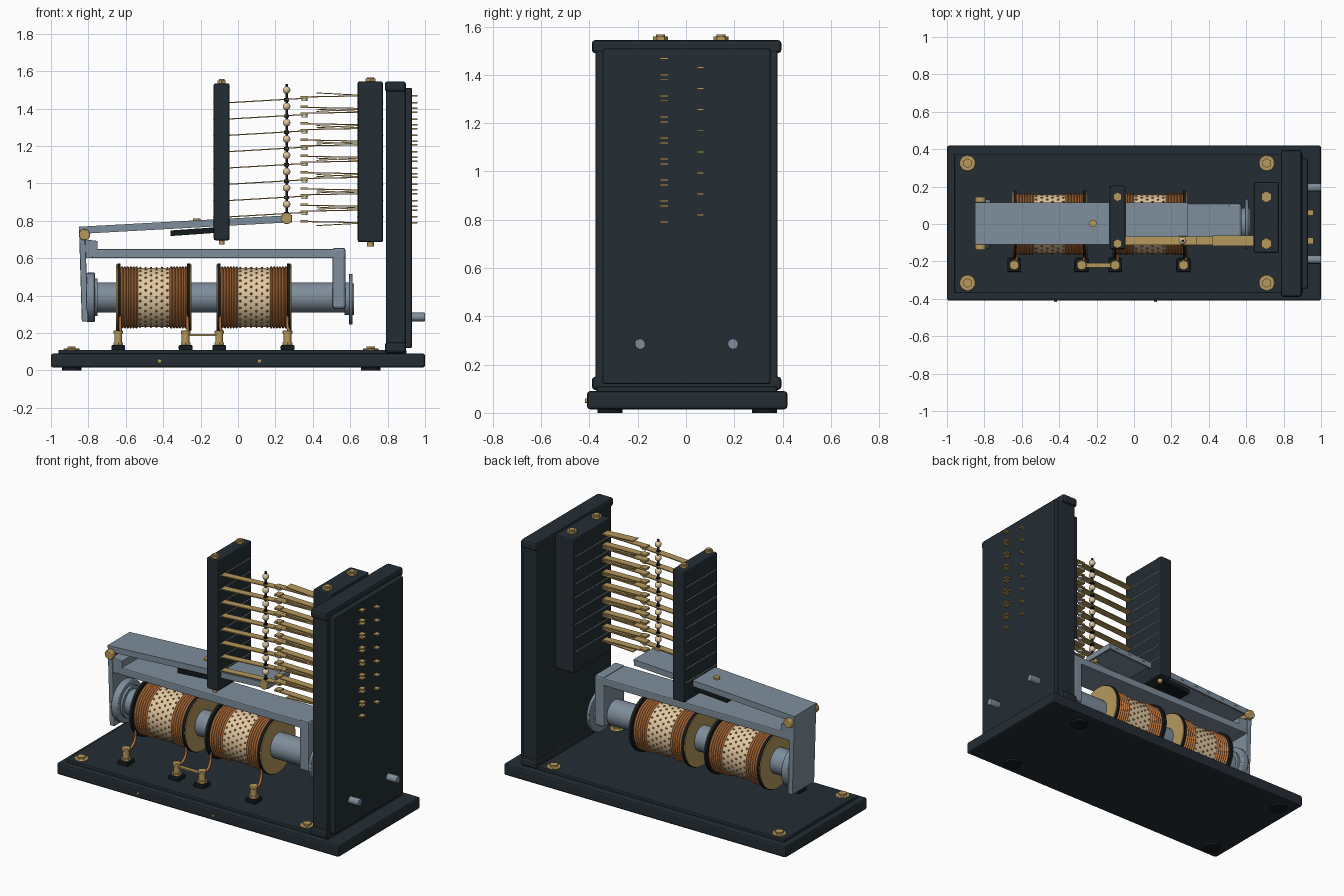
import bpy, bmesh, math
from mathutils import Vector, Matrix

cube = bpy.data.objects.get("Cube")
if cube:
    bpy.data.objects.remove(cube, do_unlink=True)


def material(name, *rgb):
    m = bpy.data.materials.new(name)
    m.use_nodes = True
    m.diffuse_color = (*rgb, 1)
    m.node_tree.nodes["Principled BSDF"].inputs["Base Color"].default_value = (*rgb, 1)
    return m


SLATE = material("dark_slate", .017, .026, .034)
BLACK = material("black_rubber", .007, .010, .012)
BRASS = material("brass", .47, .32, .11)
STEEL = material("blue_grey_steel", .21, .27, .33)
COPPER = material("copper_wire", .48, .17, .045)
CREAM = material("cream_insulation", .74, .58, .36)
SILVER = material("silver", .62, .62, .58)


def finish(name, bm, mat, bevel=0, smooth=False):
    bmesh.ops.recalc_face_normals(bm, faces=bm.faces)
    me = bpy.data.meshes.new(name)
    bm.to_mesh(me)
    bm.free()
    me.materials.append(mat)
    ob = bpy.data.objects.new(name, me)
    bpy.context.collection.objects.link(ob)
    if bevel:
        mod = ob.modifiers.new("Bevel", "BEVEL")
        mod.width = bevel
        mod.segments = 2
    if smooth:
        bpy.ops.object.select_all(action="DESELECT")
        ob.select_set(True)
        bpy.context.view_layer.objects.active = ob
        bpy.ops.object.shade_smooth_by_angle(angle=math.radians(40))
    return ob


def box(name, x, y, z, mat, bevel=0):
    bm = bmesh.new()
    centre = Vector(((a + b) / 2 for a, b in (x, y, z)))
    size = Matrix.Diagonal((x[1] - x[0], y[1] - y[0], z[1] - z[0], 1))
    bmesh.ops.create_cube(bm, size=1, matrix=Matrix.Translation(centre) @ size)
    return finish(name, bm, mat, bevel)


def cyl(name, a, b, r, mat, seg=24, bevel=0):
    a, b = Vector(a), Vector(b)
    bm = bmesh.new()
    turn = (b - a).to_track_quat("Z", "Y").to_matrix().to_4x4()
    bmesh.ops.create_cone(bm, cap_ends=True, segments=seg, radius1=r, radius2=r,
                          depth=(b - a).length, matrix=Matrix.Translation((a + b) / 2) @ turn)
    return finish(name, bm, mat, bevel, seg > 8)


def prism(name, pts, y, mat, bevel=0):
    # Side profile in x, z extruded along y
    bm = bmesh.new()
    face = bm.faces.new([bm.verts.new((px, y[0], pz)) for px, pz in pts])
    new = bmesh.ops.extrude_face_region(bm, geom=[face])["geom"]
    bmesh.ops.translate(bm, vec=(0, y[1] - y[0], 0),
                        verts=[v for v in new if isinstance(v, bmesh.types.BMVert)])
    return finish(name, bm, mat, bevel)


def strip(name, a, b, y, width, thick, mat=BRASS):
    t = thick / 2
    pts = [(a[0], a[1] - t), (b[0], b[1] - t), (b[0], b[1] + t), (a[0], a[1] + t)]
    return prism(name, pts, (y - width / 2, y + width / 2), mat)


def lathe_x(name, profile, z, mat, seg=48):
    # Spin an (x, radius) profile round the magnet axis
    bm = bmesh.new()
    vs = [bm.verts.new((px, 0, z + r)) for px, r in profile]
    es = [bm.edges.new(p) for p in zip(vs, vs[1:])]
    bmesh.ops.spin(bm, geom=vs + es, cent=(0, 0, z), axis=(1, 0, 0),
                   angle=math.tau, steps=seg, use_merge=True)
    bmesh.ops.remove_doubles(bm, verts=bm.verts, dist=.0001)
    return finish(name, bm, mat, smooth=True)


def wire(name, points, r, mat):
    cu = bpy.data.curves.new(name, "CURVE")
    cu.dimensions = "3D"
    cu.bevel_depth = r
    cu.bevel_resolution = 2
    sp = cu.splines.new("BEZIER")
    sp.bezier_points.add(len(points) - 1)
    for p, co in zip(sp.bezier_points, points):
        p.co = co
        p.handle_left_type = p.handle_right_type = "AUTO"
    cu.materials.append(mat)
    bpy.context.collection.objects.link(bpy.data.objects.new(name, cu))


# Base with feet, corner bolts and edge pins
box("base", (-1, 1), (-.41, .42), (.015, .09), SLATE, .012)
box("base_top", (-.96, .9), (-.37, .375), (.085, .11), SLATE, .006)
for x in (-.89, .71):
    for y in (-.315, .325):
        cyl("foot", (x, y, 0), (x, y, .02), .052, BLACK)
        cyl("base_washer", (x, y, .105), (x, y, .117), .042, BRASS, bevel=.003)
        cyl("base_bolt", (x, y, .115), (x, y, .127), .026, BRASS, 6)
for x in (-.42, .115):
    cyl("edge_pin", (x, -.4, .05), (x, -.418, .05), .009, BRASS, 12)

# Upright panel
box("panel", (.79, .895), (-.375, .38), (.09, 1.54), SLATE, .008)
box("panel_inset", (.88, .93), (-.345, .35), (.12, 1.51), SLATE, .006)
for z in (.095, 1.49):
    box("panel_cap", (.785, .898), (-.39, .395), (z, z + .055), SLATE, .014)
for y in (-.19, .195):
    cyl("panel_bolt", (.92, y, .285), (1, y, .285), .023, STEEL, 12, .003)

# Contact blocks with their clamp bolts
for side, x, y, z in (("moving", (-.13, -.045), (-.135, .205), (.695, 1.535)),
                      ("fixed", (.64, .775), (-.155, .225), (.685, 1.545))):
    box(side + "_contact_block", x, y, z, SLATE, .01)
    mid = sum(x) / 2
    r = (x[1] - x[0]) * .12 + .015
    for by in (-.105, .145):
        cyl("clamp_rod", (mid, by, z[0] - .022), (mid, by, z[1] + .022), r * .6, BRASS, 12)
        cyl("clamp_nut", (mid, by, z[1] - .002), (mid, by, z[1] + .015), r, BRASS, 6)

# Eight levels of contact springs, tips and insulating beads
YC = -.09
for i in range(8):
    z = .82 + .0872 * i
    strip("moving_blade", (-.06, z), (.37, z + .025), YC, .045, .006)
    cyl("moving_contact", (.355, YC, z + .01), (.355, YC, z + .033), .016, SILVER, 12)
    for s, dz in ((1, .037), (-1, -.03)):
        zb = z + dz
        strip("fixed_blade", (.335, zb - s * .006), (.65, zb), YC, .045, .006)
        strip("stiffener", (.42, zb + s * .016), (.65, zb + s * .004), YC, .055, .005)
        strip("contact_pad", (.335, zb - s * .008), (.375, zb - s * .008), YC, .042, .013)
        strip("rear_tip", (.92, zb), (.96, zb), YC, .034, .008)
    strip("rear_tip", (.92, z), (.96, z), .06, .03, .008)
    box("moving_seam", (-.133, -.042), (-.12, .19), (z - .0015, z + .0015), SILVER)
    box("fixed_seam", (.637, .778), (-.14, .21), (z - .0015, z + .0015), SILVER)
    cyl("blade_collar", (.26, YC, z + .008), (.26, YC, z + .026), .013, BLACK, 12)
    bm = bmesh.new()
    bmesh.ops.create_uvsphere(bm, u_segments=16, v_segments=10, radius=.02,
                              matrix=Matrix.Translation((.26, YC, z + .068)))
    finish("insulating_bead", bm, CREAM, smooth=True)
cyl("lift_rod", (.26, YC, .8), (.26, YC, 1.53), .007, BLACK, 12)
cyl("lift_roller", (.26, YC - .025, .812), (.26, YC + .025, .812), .03, BRASS, 16, .004)

# Armature: channel-shaped arm, heel plate and pivot
arm = ((-.85, .76), (.29, .822))
strip("armature_plate", *arm, .003, .225, .016, STEEL)
for y in (-.103, .109):
    strip("armature_flange", (-.84, .748), (.29, .81), y, .012, .036, STEEL)
strip("armature_lip", (.278, .81), (.29, .81), .003, .22, .036, STEEL)
prism("heel_plate", [(-.85, .755), (-.818, .755), (-.8, .26), (-.835, .26)],
      (-.11, .115), STEEL, .006)
cyl("pivot_pin", (-.82, -.135, .725), (-.82, .14, .725), .018, BRASS, 16)
for y in (-.14, .115):
    cyl("pivot_cap", (-.82, y, .725), (-.82, y + .03, .725), .03, BRASS, 16, .005)
strip("armature_stop", (-.36, .733), (-.12, .75), .0, .2, .03, BLACK)
cyl("armature_screw", (-.22, .003, .78), (-.22, .003, .812), .02, BRASS, 16)

# Magnet yoke, core and pole discs
CZ = .39
box("yoke_bar", (-.78, .57), (-.105, .11), (.6, .648), STEEL, .006)
prism("yoke_bracket", [(-.825, .7), (-.75, .692), (-.75, .645), (-.78, .6), (-.815, .6)],
      (-.105, .11), STEEL, .004)
box("yoke_leg", (.505, .575), (-.105, .11), (.33, .655), STEEL, .014)
cyl("magnet_core", (-.82, 0, CZ), (.595, 0, CZ), .08, STEEL, 48)
cyl("front_pole", (-.81, 0, CZ), (-.765, 0, CZ), .132, STEEL, 48, .006)
cyl("core_collar", (-.77, 0, CZ), (-.75, 0, CZ), .1, STEEL, 48)
cyl("rear_pole", (.593, 0, .38), (.612, 0, .38), .135, STEEL, 48, .003)
cyl("rear_pole_hub", (.57, 0, .38), (.62, 0, .38), .085, STEEL, 32)

# Two wound coils
for cx in (-.45, .085):
    cyl("coil_wrap", (cx - .18, 0, CZ), (cx + .18, 0, CZ), .158, CREAM, 48)
    for s in (-1, 1):
        cyl("flange_plate", (cx + s * .194, 0, CZ), (cx + s * .201, 0, CZ), .176, BRASS, 48)
        cyl("flange_ring", (cx + s * .178, 0, CZ), (cx + s * .195, 0, CZ), .18, BLACK, 48)
        turns = [(cx + s * (.085 + .0155 * k / 4), .158 + .009 * abs(math.sin(k * math.pi / 4)))
                 for k in range(25)]
        lathe_x("end_winding", turns, CZ, COPPER)
    # Copper flecks laid in diagonal rows
    bm = bmesh.new()
    for row in range(26):
        for col in range(6):
            a = math.tau * (row + col * .5) / 26
            p = Vector((cx - .073 + .029 * col, .157 * math.sin(a), CZ + .157 * math.cos(a)))
            bmesh.ops.create_icosphere(bm, subdivisions=1, radius=.0075,
                                       matrix=Matrix.Translation(p))
    finish("winding_flecks", bm, COPPER)

# Coil terminals, lead wires and joining link
for x, lead in ((-.64, -.63), (-.28, -.27), (-.1, -.095), (.265, .265)):
    y = -.22
    box("terminal_pad", (x - .037, x + .037), (y - .037, y + .037), (.108, .135), BLACK, .006)
    cyl("terminal_nut", (x, y, .13), (x, y, .15), .03, BRASS, 6)
    cyl("terminal_post", (x, y, .14), (x, y, .2), .021, BRASS, 16)
    cyl("terminal_cap", (x, y, .196), (x, y, .212), .026, BRASS, 16, .003)
    wire("lead_wire", [(x, y, .185), (x + .012, -.19, .2), (lead, -.145, .235),
                       (lead, -.14, .3)], .008, COPPER)
box("terminal_link", (-.28, -.1), (-.232, -.208), (.185, .194), BRASS)
